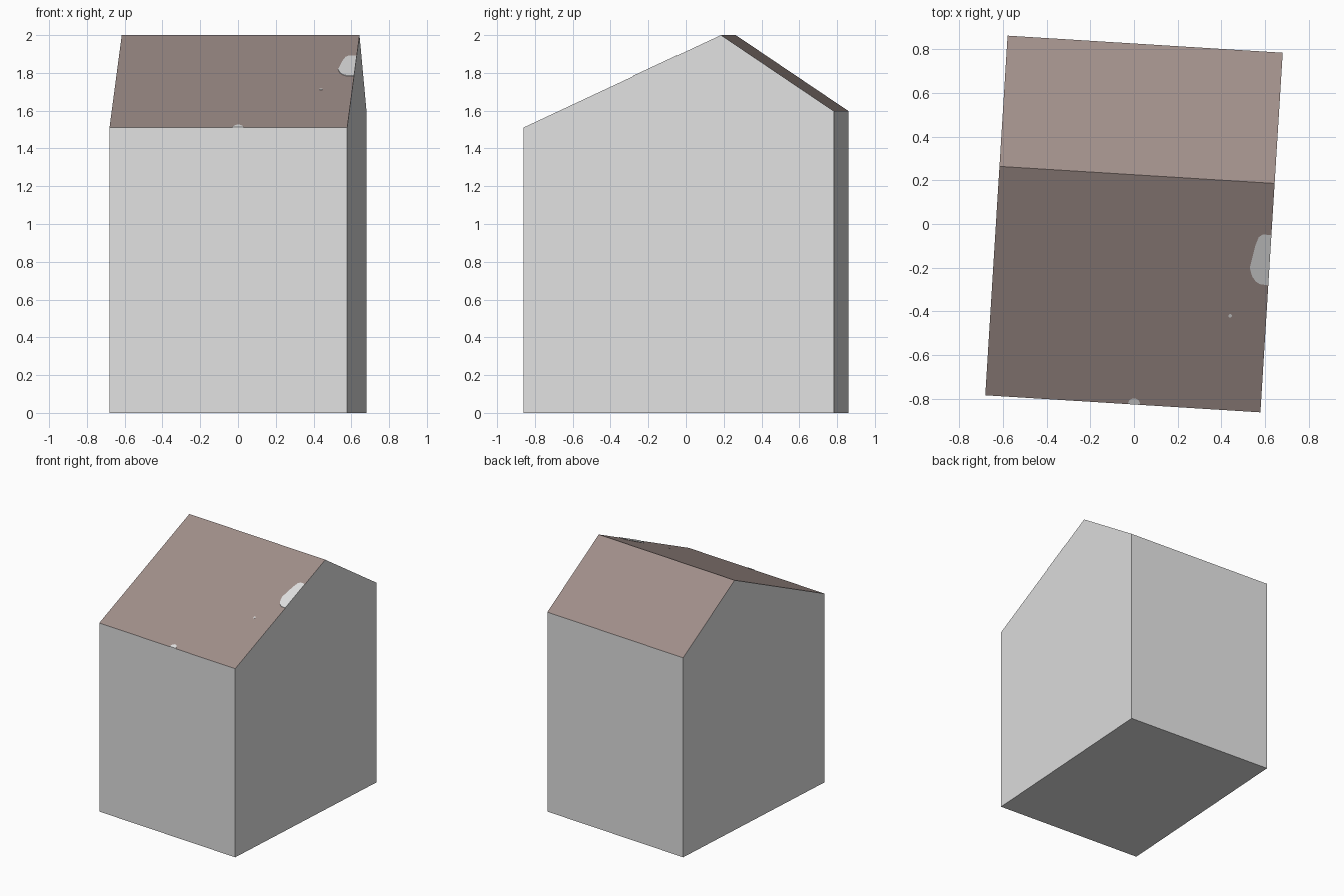
import bpy, math

if "Cube" in bpy.data.objects:
    bpy.data.objects.remove(bpy.data.objects["Cube"])

HW, HD = 0.6305, 0.824                      # half width, half depth
FRONT_Z, BACK_Z, RIDGE_Z, RIDGE_Y = 1.51, 1.597, 2.0, 0.225
TURN = math.radians(-3.55)                  # the house stands slightly turned


def material(name, rgb):
    m = bpy.data.materials.new(name)
    m.diffuse_color = (*rgb, 1)
    m.use_nodes = True
    m.node_tree.nodes["Principled BSDF"].inputs["Base Color"].default_value = m.diffuse_color
    return m


wall_grey = material("wall grey", (0.75, 0.75, 0.75))
roof_brown = material("roof brown", (0.356, 0.275, 0.254))


def prism(name, bottom, top, mats):
    """Closed solid between two matching counter-clockwise outlines."""
    n = len(bottom)
    faces = [tuple(range(n))[::-1], tuple(range(n, 2 * n))]
    faces += [(i, (i + 1) % n, (i + 1) % n + n, i + n) for i in range(n)]
    me = bpy.data.meshes.new(name)
    me.from_pydata(bottom + top, [], faces)
    for m in mats:
        me.materials.append(m)
    ob = bpy.data.objects.new(name, me)
    ob.rotation_euler.z = TURN
    bpy.context.collection.objects.link(ob)
    return ob


# House body: gabled profile extruded along the ridge, upward faces are roof
profile = [(-HD, 0), (HD, 0), (HD, BACK_Z), (RIDGE_Y, RIDGE_Z), (-HD, FRONT_Z)]
house = prism("house",
              [(-HW, y, z) for y, z in profile],
              [(HW, y, z) for y, z in profile],
              [wall_grey, roof_brown])
for f in house.data.polygons:
    f.material_index = 1 if f.normal.z > 0.5 else 0


# Pale patches lying on the front roof slope
def patch(name, outline):
    slope = (RIDGE_Z - FRONT_Z) / (RIDGE_Y + HD)

    def lift(d):
        return [(x, y, FRONT_Z + (y + HD) * slope + d) for x, y in outline]
    prism(name, lift(-0.001), lift(0.003), [wall_grey])


def arc(cx, cy, r, sweep, n=12):
    return [(cx + r * math.cos(sweep * i / n), cy + r * math.sin(sweep * i / n))
            for i in range(n + (sweep < 6))]


patch("edge_patch", [(HW, -0.011), (0.59, -0.012), (0.573, -0.025), (0.56, -0.065),
                     (0.541, -0.167), (0.554, -0.206), (0.572, -0.228),
                     (0.591, -0.239), (HW, -0.242)])
patch("eave_patch", arc(0.051, -HD, 0.028, math.pi))
patch("small_spot", arc(0.465, -0.392, 0.008, 2 * math.pi))
